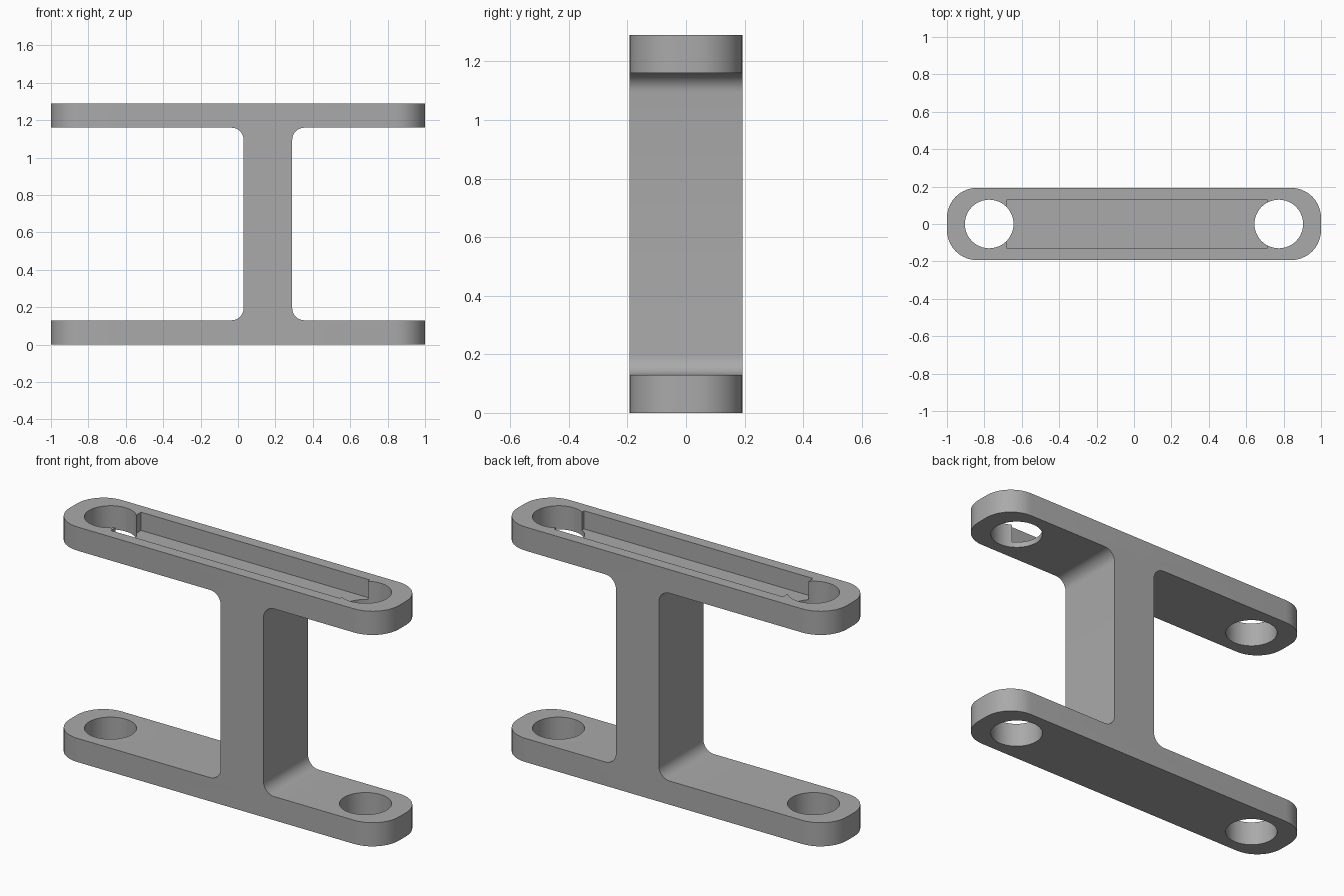
import bpy, bmesh, math
from mathutils import Matrix

cube = bpy.data.objects.get("Cube")
if cube:
    bpy.data.objects.remove(cube, do_unlink=True)

HALF_DEPTH, HEIGHT, PLATE = 0.193, 1.29, 0.13
WEB_LEFT, WEB_RIGHT, FILLET = 0.03, 0.29, 0.065
CORNER, HOLE_X, HOLE_R = 0.16, 0.774, 0.13

grey = bpy.data.materials.new("plain grey")
grey.use_nodes = True
colour = (0.4, 0.4, 0.4, 1)
grey.diffuse_color = colour
grey.node_tree.nodes["Principled BSDF"].inputs["Base Color"].default_value = colour


def make_object(name, bm):
    bmesh.ops.recalc_face_normals(bm, faces=bm.faces)
    mesh = bpy.data.meshes.new(name)
    bm.to_mesh(mesh)
    bm.free()
    obj = bpy.data.objects.new(name, mesh)
    bpy.context.collection.objects.link(obj)
    mesh.materials.append(grey)
    return obj


def fillet(cx, cz, start, turn=-90, steps=8):
    """Arc points around a centre in the front plane."""
    angles = [math.radians(start + turn * i / steps) for i in range(steps + 1)]
    return [(cx + FILLET * math.cos(a), cz + FILLET * math.sin(a)) for a in angles]


# Bracket: two plates joined by an offset filleted web, drawn as one profile
low, high = PLATE, HEIGHT - PLATE
right, left = WEB_RIGHT + FILLET, WEB_LEFT - FILLET
profile = [(-1, 0), (1, 0), (1, low)]
profile += fillet(right, low + FILLET, 270)
profile += fillet(right, high - FILLET, 180)
profile += [(1, high), (1, HEIGHT), (-1, HEIGHT), (-1, high)]
profile += fillet(left, high - FILLET, 90)
profile += fillet(left, low + FILLET, 0)
profile += [(-1, low)]

bm = bmesh.new()
face = bm.faces.new([bm.verts.new((x, -HALF_DEPTH, z)) for x, z in profile])
extruded = bmesh.ops.extrude_face_region(bm, geom=[face])
moved = [v for v in extruded["geom"] if isinstance(v, bmesh.types.BMVert)]
bmesh.ops.translate(bm, verts=moved, vec=(0, 2 * HALF_DEPTH, 0))

# Rounded plate ends
ends = [e for e in bm.edges
        if all(abs(v.co.x) > 0.99 for v in e.verts)
        and abs(e.verts[0].co.z - e.verts[1].co.z) > 0.1]
bmesh.ops.bevel(bm, geom=ends, offset=CORNER, offset_type='OFFSET',
                segments=10, profile=0.5, affect='EDGES')
bracket = make_object("bracket", bm)

# Cutters: a through hole at each end and the shallow pocket in the top plate
cutters = []
for side, x in (("right", -HOLE_X), ("left", HOLE_X)):
    bm = bmesh.new()
    bmesh.ops.create_cone(bm, cap_ends=True, segments=48, radius1=HOLE_R,
                          radius2=HOLE_R, depth=2,
                          matrix=Matrix.Translation((x, 0, HEIGHT / 2)))
    cutters.append(make_object(side + "_hole_cutter", bm))

bm = bmesh.new()
bmesh.ops.create_cube(bm, size=1)
bmesh.ops.scale(bm, verts=bm.verts, vec=(1.39, 0.262, 0.2))
bmesh.ops.translate(bm, verts=bm.verts, vec=(0.015, 0, HEIGHT))
cutters.append(make_object("pocket_cutter", bm))

bpy.ops.object.select_all(action='DESELECT')
bpy.context.view_layer.objects.active = bracket
bracket.select_set(True)
for cutter in cutters:
    cutter.hide_render = True
    mod = bracket.modifiers.new(cutter.name, 'BOOLEAN')
    mod.operation = 'DIFFERENCE'
    mod.solver = 'EXACT'
    mod.object = cutter
    bpy.ops.object.modifier_apply(modifier=mod.name)
    bpy.data.objects.remove(cutter, do_unlink=True)

bpy.ops.object.shade_smooth_by_angle(angle=math.radians(30))
